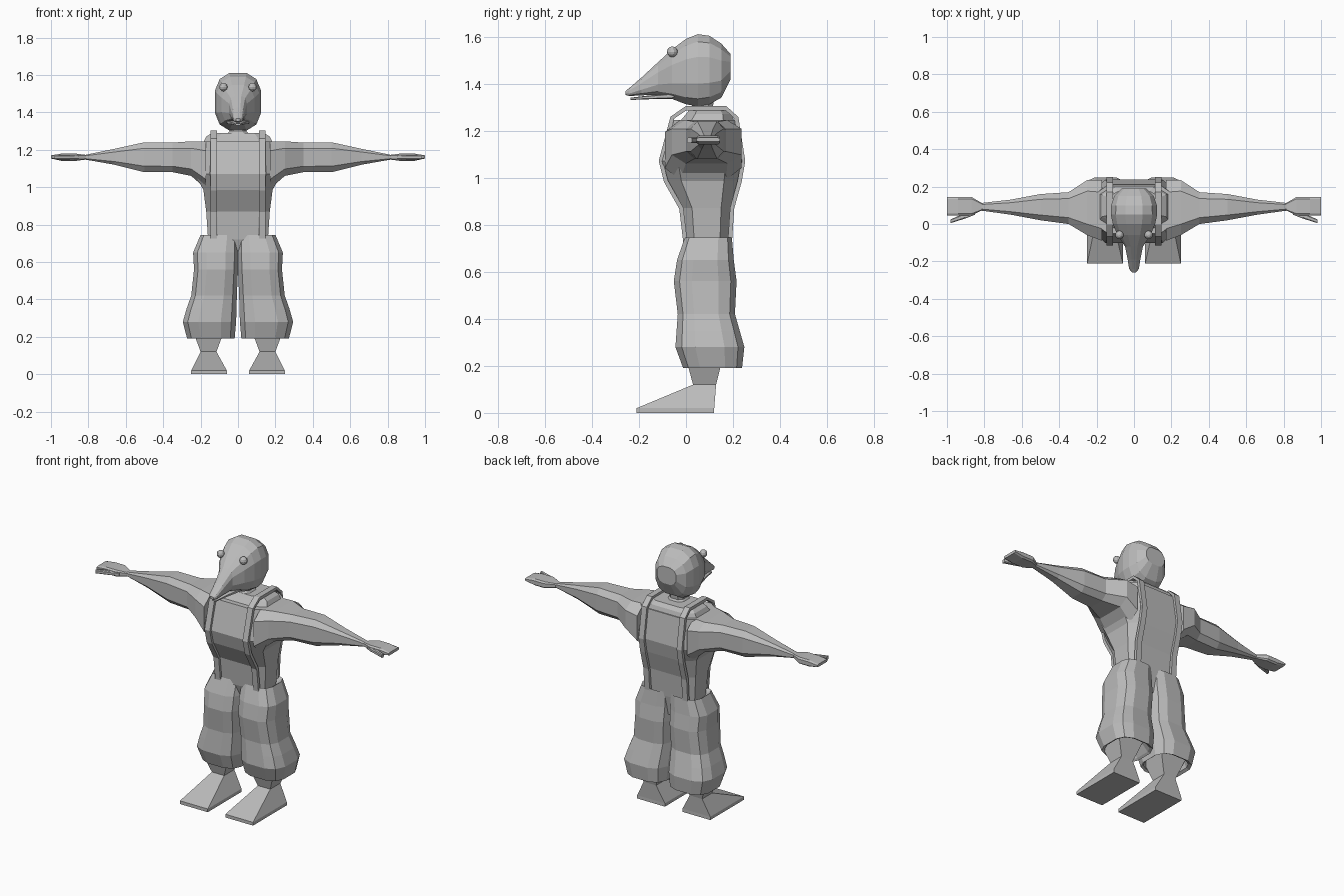
import bpy, bmesh, math
from mathutils import Vector

grey = bpy.data.materials.new("plain grey")
grey.diffuse_color = (0.5, 0.5, 0.5, 1)


def finish(name, bm, mirror=False):
    bmesh.ops.recalc_face_normals(bm, faces=bm.faces)
    mesh = bpy.data.meshes.new(name)
    bm.to_mesh(mesh)
    bm.free()
    mesh.materials.append(grey)
    ob = bpy.data.objects.new(name, mesh)
    bpy.context.collection.objects.link(ob)
    if mirror:
        ob.modifiers.new("mirror", 'MIRROR')
    return ob


def loft(name, rings, mirror=False):
    """Skin a list of equal-length point rings and cap both ends."""
    bm = bmesh.new()
    vs = [[bm.verts.new(p) for p in r] for r in rings]
    n = len(vs[0])
    for a, b in zip(vs, vs[1:]):
        for i in range(n):
            j = (i + 1) % n
            bm.faces.new((a[i], a[j], b[j], b[i]))
    bm.faces.new(vs[0])
    bm.faces.new(vs[-1])
    return finish(name, bm, mirror)


def chamfer(a0, a1, b0, b1, ca=0.2, cb=0.2):
    """Eight-sided section: a box with cut corners."""
    da, db = (a1 - a0) * ca, (b1 - b0) * cb
    return [(a0 + da, b0), (a1 - da, b0), (a1, b0 + db), (a1, b1 - db),
            (a1 - da, b1), (a0 + da, b1), (a0, b1 - db), (a0, b0 + db)]


def rounded(a0, a1, b0, b1, n=12, p=0.7):
    """Boxy oval section."""
    pts = []
    for i in range(n):
        t = 2 * math.pi * (i + 0.5) / n
        c, s = math.cos(t), math.sin(t)
        k = math.cos(math.pi / n) ** p
        u = math.copysign(abs(c) ** p, c) / k
        v = math.copysign(abs(s) ** p, s) / k
        pts.append(((a0 + a1) / 2 + u * (a1 - a0) / 2, (b0 + b1) / 2 + v * (b1 - b0) / 2))
    return pts


def along_z(z, pts):
    return [(a, b, z) for a, b in pts]


def along_x(x, pts):
    return [(x, a, b) for a, b in pts]


def along_y(y, pts):
    return [(a, y, b) for a, b in pts]


# Torso: z, half width, front, back
torso = [(0.60, 0.09, 0.04, 0.16), (0.72, 0.16, 0.0, 0.18), (0.87, 0.17, -0.015, 0.19),
         (0.985, 0.185, -0.08, 0.222), (1.07, 0.23, -0.102, 0.238), (1.245, 0.21, -0.052, 0.21)]
loft("torso", [along_z(z, chamfer(-w, w, f, b, 0.17, 0.2)) for z, w, f, b in torso])

# Collar and neck
collar = [(1.24, 0.185, -0.025, 0.205), (1.27, 0.17, 0.0, 0.195), (1.29, 0.14, 0.015, 0.175)]
loft("collar", [along_z(z, chamfer(-w, w, f, b)) for z, w, f, b in collar])
loft("neck", [along_z(z, rounded(-w, w, 0.07 - w, 0.07 + w, 8)) for z, w in
              ((1.27, 0.07), (1.30, 0.045), (1.36, 0.05))])

# Arms and flat hands: x, front, back, bottom, top
arm = [(0.17, -0.09, 0.235, 0.99, 1.245), (0.25, -0.06, 0.235, 1.06, 1.245),
       (0.35, 0.0, 0.17, 1.08, 1.238), (0.50, 0.02, 0.16, 1.08, 1.24),
       (0.66, 0.05, 0.13, 1.12, 1.205), (0.82, 0.072, 0.112, 1.148, 1.172)]
loft("arm", [along_x(x, chamfer(a, b, c, d)) for x, a, b, c, d in arm], True)
hand = [(0.81, 0.074, 0.11, 1.148, 1.172), (0.87, 0.045, 0.145, 1.14, 1.18),
        (0.94, 0.045, 0.145, 1.14, 1.18), (1.0, 0.045, 0.145, 1.153, 1.17)]
loft("hand", [along_x(x, chamfer(a, b, c, d, 0.1)) for x, a, b, c, d in hand], True)
thumb = [(0.85, 0.05, 0.09), (0.90, 0.03, 0.06), (0.98, 0.005, 0.025)]
loft("thumb", [along_x(x, chamfer(a, b, 1.148, 1.17)) for x, a, b in thumb], True)

# Straps over the shoulders: path of (y, z)
path = [Vector(p) for p in [(-0.002, 0.72), (-0.02, 0.87), (-0.085, 0.985), (-0.107, 1.07),
        (-0.058, 1.255), (0.0, 1.295), (0.17, 1.295), (0.214, 1.255), (0.243, 1.07),
        (0.228, 0.985), (0.196, 0.87), (0.186, 0.72)]]
strap = []
for i, p in enumerate(path):
    t = (path[min(i + 1, len(path) - 1)] - path[max(i - 1, 0)]).normalized()
    out = Vector((-t.y, t.x)) * 0.009
    o, q = p + out, p - out
    strap.append([(0.112, *o), (0.148, *o), (0.148, *q), (0.112, *q)])
loft("strap", strap, True)

# Baggy trouser legs with folded hem and waist: z, inner, outer, front, back
leg = [(0.70, 0.02, 0.16, 0.03, 0.16), (0.735, 0.01, 0.185, 0.005, 0.185),
       (0.745, 0.0, 0.20, -0.005, 0.195), (0.65, -0.004, 0.24, -0.038, 0.203),
       (0.56, 0.0, 0.235, -0.052, 0.215), (0.42, 0.006, 0.25, -0.035, 0.208),
       (0.35, 0.008, 0.275, -0.04, 0.228), (0.28, 0.01, 0.295, -0.045, 0.248),
       (0.19, 0.018, 0.272, -0.012, 0.238), (0.20, 0.03, 0.255, 0.0, 0.22),
       (0.25, 0.06, 0.25, 0.0, 0.2)]
loft("trouser_leg", [along_z(z, rounded(a, b, c, d, 12, 0.65)) for z, a, b, c, d in leg], True)

# Ankles and wedge feet
foot = [(0.0, 0.06, 0.25, -0.21, 0.12), (0.02, 0.06, 0.25, -0.21, 0.12),
        (0.12, 0.115, 0.2, 0.03, 0.128), (0.27, 0.06, 0.255, -0.01, 0.165)]
loft("foot", [along_z(z, [(a, c), (b, c), (b, d), (a, d)]) for z, a, b, c, d in foot], True)

# Head with a long tapering snout: y, half width, bottom, top
head = [(-0.258, 0.012, 1.352, 1.368), (-0.24, 0.026, 1.347, 1.382), (-0.19, 0.034, 1.35, 1.425),
        (-0.12, 0.048, 1.352, 1.49), (-0.06, 0.088, 1.335, 1.545), (0.0, 0.113, 1.312, 1.59),
        (0.05, 0.124, 1.303, 1.61), (0.10, 0.122, 1.312, 1.603), (0.15, 0.105, 1.34, 1.57),
        (0.19, 0.065, 1.42, 1.525)]
loft("head", [along_y(y, rounded(-w, w, c, d, 12, 0.75)) for y, w, c, d in head])
jaw = [(-0.235, 0.014, 1.33, 1.34), (-0.18, 0.028, 1.333, 1.347), (-0.05, 0.06, 1.335, 1.36)]
loft("lower_jaw", [along_y(y, chamfer(-w, w, c, d)) for y, w, c, d in jaw])

# Eyes
bm = bmesh.new()
bmesh.ops.create_uvsphere(bm, u_segments=10, v_segments=6, radius=0.023)
bmesh.ops.translate(bm, verts=bm.verts, vec=(0.078, -0.058, 1.535))
finish("eye", bm, True)
